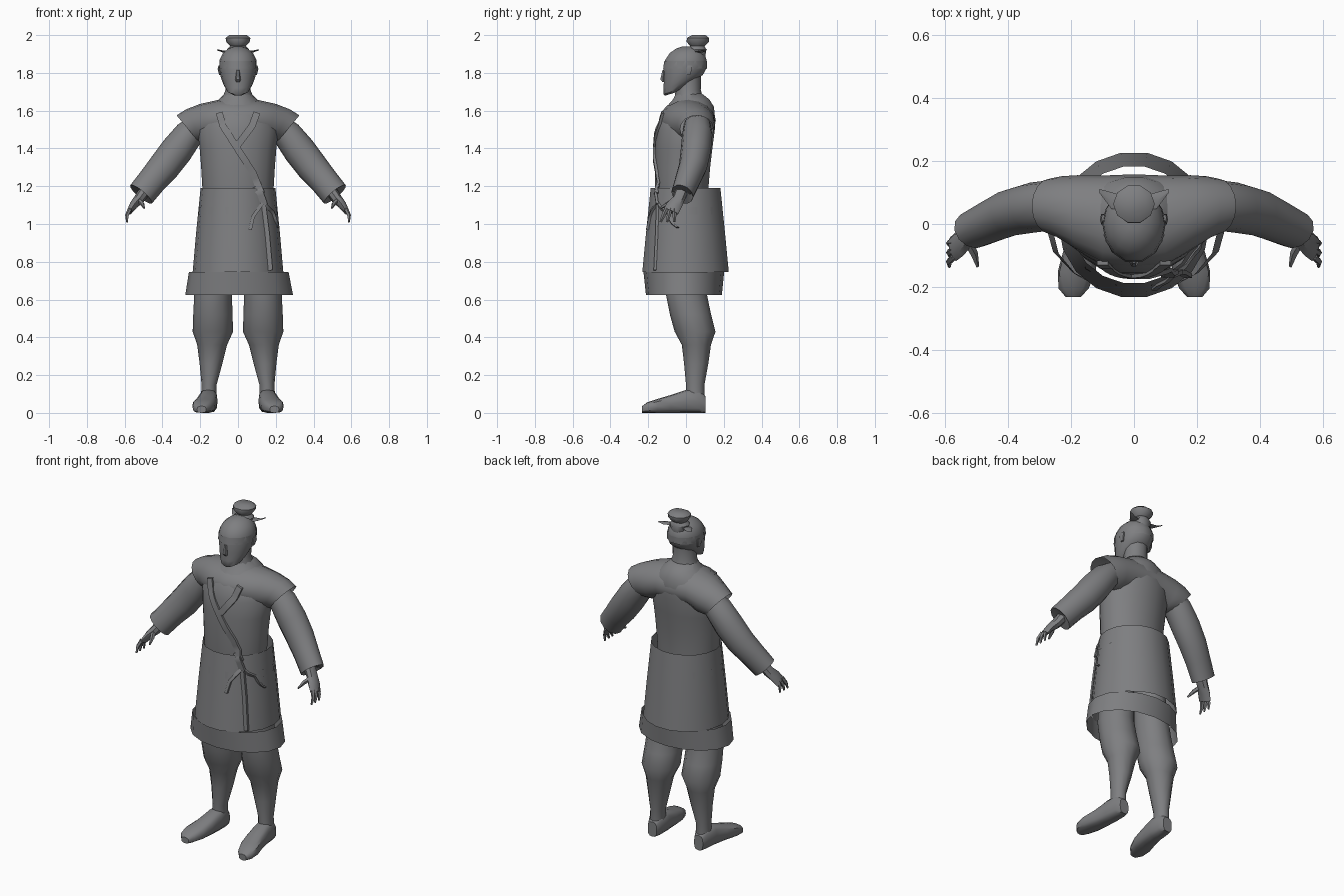
import bpy, bmesh, math
from mathutils import Vector as V
from mathutils.bvhtree import BVHTree

grey = bpy.data.materials.new("slate grey")
grey.diffuse_color = (0.21, 0.212, 0.22, 1)


def loft(name, rings, n=14, caps=(True, True), power=1.0, mirror=False, phase=0.0):
    """Skin rings of (centre, u radius vector, v radius vector)."""
    bm = bmesh.new()
    loops = []
    for c, u, v in rings:
        loop = []
        for i in range(n):
            a = 2 * math.pi * i / n + phase
            ca, sa = math.cos(a), math.sin(a)
            ca = math.copysign(abs(ca) ** power, ca)
            sa = math.copysign(abs(sa) ** power, sa)
            loop.append(bm.verts.new(V(c) + V(u) * ca + V(v) * sa))
        loops.append(loop)
    for a, b in zip(loops, loops[1:]):
        for i in range(n):
            j = (i + 1) % n
            bm.faces.new((a[i], a[j], b[j], b[i]))
    if caps[0]:
        bm.faces.new(loops[0][::-1])
    if caps[1]:
        bm.faces.new(loops[-1])
    bmesh.ops.recalc_face_normals(bm, faces=bm.faces)
    me = bpy.data.meshes.new(name)
    bm.to_mesh(me)
    bm.free()
    me.materials.append(grey)
    ob = bpy.data.objects.new(name, me)
    bpy.context.collection.objects.link(ob)
    if mirror:
        ob.modifiers.new("Mirror", 'MIRROR').use_mirror_merge = False
    bpy.ops.object.select_all(action='DESELECT')
    ob.select_set(True)
    bpy.context.view_layer.objects.active = ob
    bpy.ops.object.shade_smooth_by_angle(angle=math.radians(42))
    return ob


def level(z, hw, yf, yb, tilt=0.0, cx=0.0):
    """Horizontal ring from half width, front and back; tilt lowers the front."""
    return ((cx, (yf + yb) / 2, z), (hw, 0, 0), (0, (yb - yf) / 2, tilt))


def tube(name, pts, n=6, mirror=True):
    """Round limb through (centre, radius, y radius) points in an x-z bend."""
    rings = []
    for i, (c, r, ry) in enumerate(pts):
        d = V(pts[min(i + 1, len(pts) - 1)][0]) - V(pts[max(i - 1, 0)][0])
        u = V((-d.z, 0, d.x)).normalized()
        rings.append((c, u * r, d.normalized().cross(u) * ry))
    return loft(name, rings, n, mirror=mirror)


# torso and shoulder yoke with short cap sleeves
torso = loft("tunic_body", [
    level(1.0, .17, -.15, .12), level(1.18, .188, -.165, .12),
    level(1.3, .195, -.166, .13), level(1.4, .203, -.166, .142),
    level(1.5, .215, -.158, .155), level(1.57, .19, -.14, .155),
    level(1.62, .15, -.105, .15), level(1.66, .10, -.07, .125),
    level(1.69, .07, -.055, .085)], 18)
half = [((.1, .012, 1.55), (0, 0, .108), (0, .142, 0)),
        ((.18, .035, 1.53), (.02, 0, .106), (0, .12, 0)),
        ((.23, .052, 1.517), (.045, 0, .09), (0, .1, 0)),
        ((.265, .057, 1.503), (.06, 0, .072), (0, .088, 0))]
flip = [((-c[0], c[1], c[2]), (-u[0], 0, u[2]), v) for c, u, v in half[::-1]]
yoke = loft("shoulder_yoke", flip + [((0, .008, 1.55), (0, 0, .112), (0, .15, 0))] + half,
            16, caps=(False, False))

# sleeves and hands
tube("sleeves", [((.2, .06, 1.53), .06, .07), ((.26, .06, 1.475), .078, .08),
                 ((.325, .052, 1.39), .086, .08), ((.39, .037, 1.305), .084, .075),
                 ((.45, .01, 1.235), .077, .068), ((.513, -.02, 1.157), .075, .06),
                 ((.50, -.015, 1.175), .05, .045)], 12)
tube("palms", [((.49, -.02, 1.18), .032, .035), ((.525, -.04, 1.13), .028, .033),
               ((.553, -.062, 1.1), .022, .042), ((.575, -.08, 1.065), .015, .042)], 8)
for i, (ym, yt) in enumerate([(-.06, -.062), (-.082, -.1), (-.103, -.135)]):
    tube(f"fingers_{i + 1}", [((.572, ym, 1.08), .012, .012), ((.588, (ym + yt) / 2, 1.045), .01, .011),
                              ((.587, yt, 1.01), .005, .006)], 5)
tube("thumbs", [((.525, -.06, 1.125), .014, .016), ((.508, -.095, 1.108), .012, .013),
                ((.497, -.135, 1.085), .005, .006)], 5)

# wrapped skirt, hem band, belt
skirt = loft("skirt", [level(.745, .24, -.235, .23), level(.95, .222, -.215, .21),
                       level(1.19, .198, -.19, .185)], 18, caps=(False, False))
loft("skirt_lower_band", [level(.625, .285, -.212, .19, cx=.006),
                          level(.745, .264, -.225, .202, cx=.004)], 16, caps=(False, False))
loft("belt", [level(1.05, .216, -.203, .195), level(1.09, .213, -.2, .192)],
     12, caps=(False, False), phase=.26)

# legs with gathered trousers, and shoes
loft("legs", [level(.9, .09, -.11, .09, cx=.11), level(.62, .1, -.105, .112, cx=.132),
              level(.52, .104, -.085, .133, cx=.133), level(.43, .107, -.06, .156, cx=.133),
              level(.36, .079, -.022, .132, cx=.137), level(.26, .06, -.01, .118, cx=.143),
              level(.15, .04, 0, .098, cx=.153), level(.06, .042, 0, .098, cx=.155)],
     12, mirror=True)
loft("shoes", [((cx, y, h / 2), (hx, 0, 0), (0, 0, h / 2)) for cx, y, hx, h in (
    (.155, .102, .03, .09), (.155, .07, .044, .125), (.158, 0, .05, .122),
    (.168, -.08, .055, .095), (.182, -.15, .06, .074), (.192, -.205, .048, .056),
    (.193, -.232, .024, .036))], 12, power=.7, mirror=True)

# neck, head, nose, ears
loft("neck", [level(1.62, .1, -.06, .1), level(1.67, .082, -.06, .09),
              level(1.71, .066, -.055, .078), level(1.78, .066, -.05, .08)], 12)
loft("head", [level(1.687, .028, -.112, -.06, .008), level(1.705, .058, -.12, .0, .018),
              level(1.74, .078, -.122, .05, .02), level(1.78, .092, -.118, .092, .01),
              level(1.83, .1, -.122, .115), level(1.87, .097, -.112, .112),
              level(1.905, .08, -.088, .097), level(1.928, .052, -.055, .075),
              level(1.94, .02, -.02, .045)], 14)
loft("nose", [((0, -.118, 1.815), (.007, 0, 0), (0, .008, 0)),
              ((0, -.122, 1.765), (.015, 0, 0), (0, .016, 0)),
              ((0, -.118, 1.752), (.01, 0, 0), (0, .008, 0))], 6)
loft("ears", [((.094, .012, 1.79), (.006, 0, 0), (0, .012, 0)),
              ((.1, .015, 1.82), (.008, 0, 0), (0, .02, 0)),
              ((.098, .02, 1.84), (.005, 0, 0), (0, .012, 0))], 6, mirror=True)

# headband, topknot and hair tie ends
loft("headband", [level(1.822, .1, -.125, .116), level(1.862, .1, -.119, .116)],
     12, caps=(False, False), phase=.26)
loft("topknot", [level(1.885, .05, .0, .105), level(1.925, .058, .005, .11),
                 level(1.942, .042, .02, .1), level(1.965, .062, .0, .125),
                 level(1.985, .066, .002, .125), level(2.0, .046, .03, .105)], 10)
loft("hair_tie_ends", [((.035, .07, 1.915), (0, .02, 0), (0, 0, .006)),
                       ((.075, .075, 1.912), (.004, .028, 0), (0, 0, .006)),
                       ((.11, .105, 1.922), (0, .006, 0), (0, 0, .003))], 4, mirror=True)

# surfaces that the trims lie on
verts, polys = [], []
for ob in (torso, yoke, skirt):
    base = len(verts)
    verts += [v.co.copy() for v in ob.data.vertices]
    polys += [[base + i for i in p.vertices] for p in ob.data.polygons]
cloth = BVHTree.FromPolygons(verts, polys)


def ribbon(name, pts, width):
    """Flat strip laid on the front of the clothing along (x, z) points."""
    path = [V(p).lerp(V(q), k / 4) for p, q in zip(pts, pts[1:]) for k in range(4)] + [V(pts[-1])]
    rings = []
    for i, p in enumerate(path):
        d = (path[min(i + 1, len(path) - 1)] - path[max(i - 1, 0)]).normalized()
        hit = cloth.ray_cast(V((p.x, -1, p.y)), V((0, 1, 0)))[0]
        y = hit.y if hit else -.2
        side = V((-d.y, 0, d.x)) * width * .707
        rings.append(((p.x, y - .004, p.y), side, (0, .01, 0)))
    loft(name, rings, 4, phase=math.pi / 4)


# crossed collar trim, waist knot and hanging cords
ribbon("collar_long", [(-.1, 1.59), (-.08, 1.52), (-.01, 1.41), (.08, 1.27), (.125, 1.16)], .036)
ribbon("collar_short", [(.1, 1.59), (.075, 1.52), (0, 1.42)], .036)
ribbon("waist_knot", [(.1, 1.2), (.135, 1.1)], .045)
ribbon("cord_left", [(.13, 1.11), (.08, 1.04), (.064, .97)], .018)
ribbon("cord_middle", [(.135, 1.11), (.155, .95), (.172, .755)], .024)
ribbon("cord_right", [(.135, 1.11), (.185, 1.06), (.212, .98)], .018)
